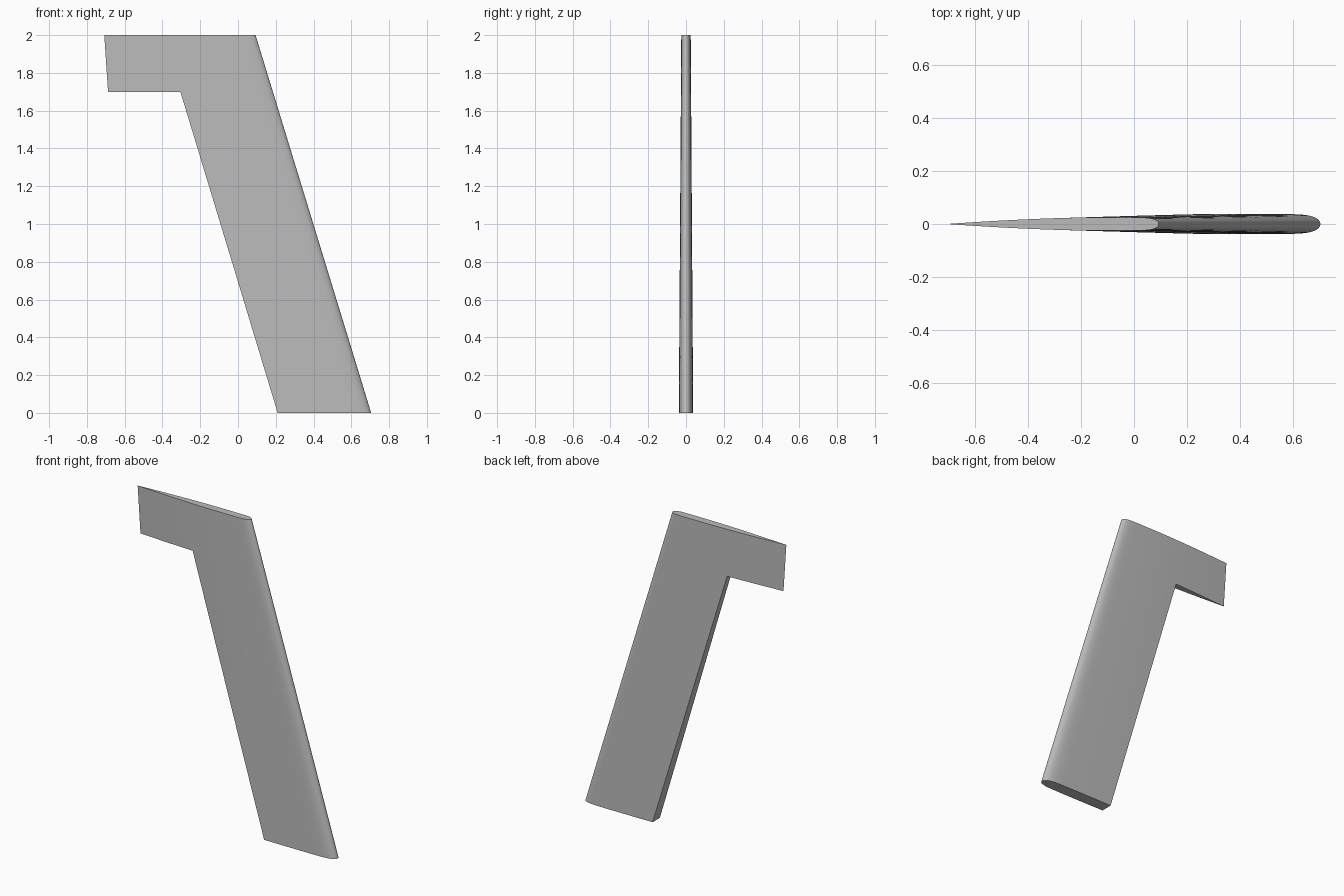
import bpy, bmesh, math

old = bpy.data.objects.get("Cube")
if old:
    bpy.data.objects.remove(old)

MAIN, HORN = 24, 8            # chordwise steps on the main panel and on the horn
NOTCH, TOP = 1.70, 2.0        # height of the horn underside and of the tip


def lerp(a, b, t):
    return a + (b - a) * t


def half_thickness(u, z):
    """Blunt-nosed aerofoil: u runs 0 at the leading edge to 1 at the trailing edge."""
    peak = lerp(0.038, 0.025, z / TOP)
    if u < 0.3:
        return peak * math.sqrt(max(0, 1 - (1 - u / 0.3) ** 10))
    return peak * (1 - ((u - 0.3) / 0.7) ** 1.6)


def section(bm, z, with_horn):
    """Mirrored pair of vertex chains, nose first; nose and tail are shared."""
    lead = lerp(0.705, 0.093, z / TOP)
    tail = lerp(-0.575, -0.708, z / TOP)
    cut = lerp(0.21, -0.305, z / NOTCH)
    xs = [lerp(lead, cut, (i / MAIN) ** 2.5) for i in range(MAIN + 1)]
    if with_horn:
        xs += [lerp(cut, tail, (i + 1) / HORN) for i in range(HORN)]
    front, back = [], []
    for i, x in enumerate(xs):
        h = half_thickness((lead - x) / (lead - tail), z)
        a = bm.verts.new((x, -h, z))
        shared = i == 0 or i == MAIN + HORN
        front.append(a)
        back.append(a if shared else bm.verts.new((x, h, z)))
    return front, back


def cap(bm, front, back):
    ring = front + back[::-1]
    bm.faces.new(list(dict.fromkeys(ring)))


bm = bmesh.new()
heights = [NOTCH * i / 6 for i in range(7)] + [TOP]
rows = [section(bm, z, z >= NOTCH - 0.001) for z in heights]

# Side skins and the blunt rear face of the main panel
for low, high in zip(rows, rows[1:]):
    for a, b in zip(low, high):
        for i in range(min(len(a), len(b)) - 1):
            bm.faces.new((a[i], a[i + 1], b[i + 1], b[i]))
    if len(low[0]) == MAIN + 1:
        bm.faces.new((low[0][MAIN], low[1][MAIN], high[1][MAIN], high[0][MAIN]))

# Root, tip and horn underside
cap(bm, *rows[0])
cap(bm, *rows[-1])
cap(bm, rows[-2][0][MAIN:], rows[-2][1][MAIN:])
bmesh.ops.recalc_face_normals(bm, faces=bm.faces)

mesh = bpy.data.meshes.new("tail_fin")
bm.to_mesh(mesh)
bm.free()
fin = bpy.data.objects.new("tail_fin", mesh)
bpy.context.collection.objects.link(fin)

# Plain grey finish
grey = bpy.data.materials.new("plain_grey")
grey.use_nodes = True
colour = (0.5, 0.5, 0.5, 1)
grey.diffuse_color = colour
grey.node_tree.nodes["Principled BSDF"].inputs["Base Color"].default_value = colour
mesh.materials.append(grey)

bpy.ops.object.select_all(action="DESELECT")
fin.select_set(True)
bpy.context.view_layer.objects.active = fin
bpy.ops.object.shade_smooth_by_angle(angle=math.radians(35))
